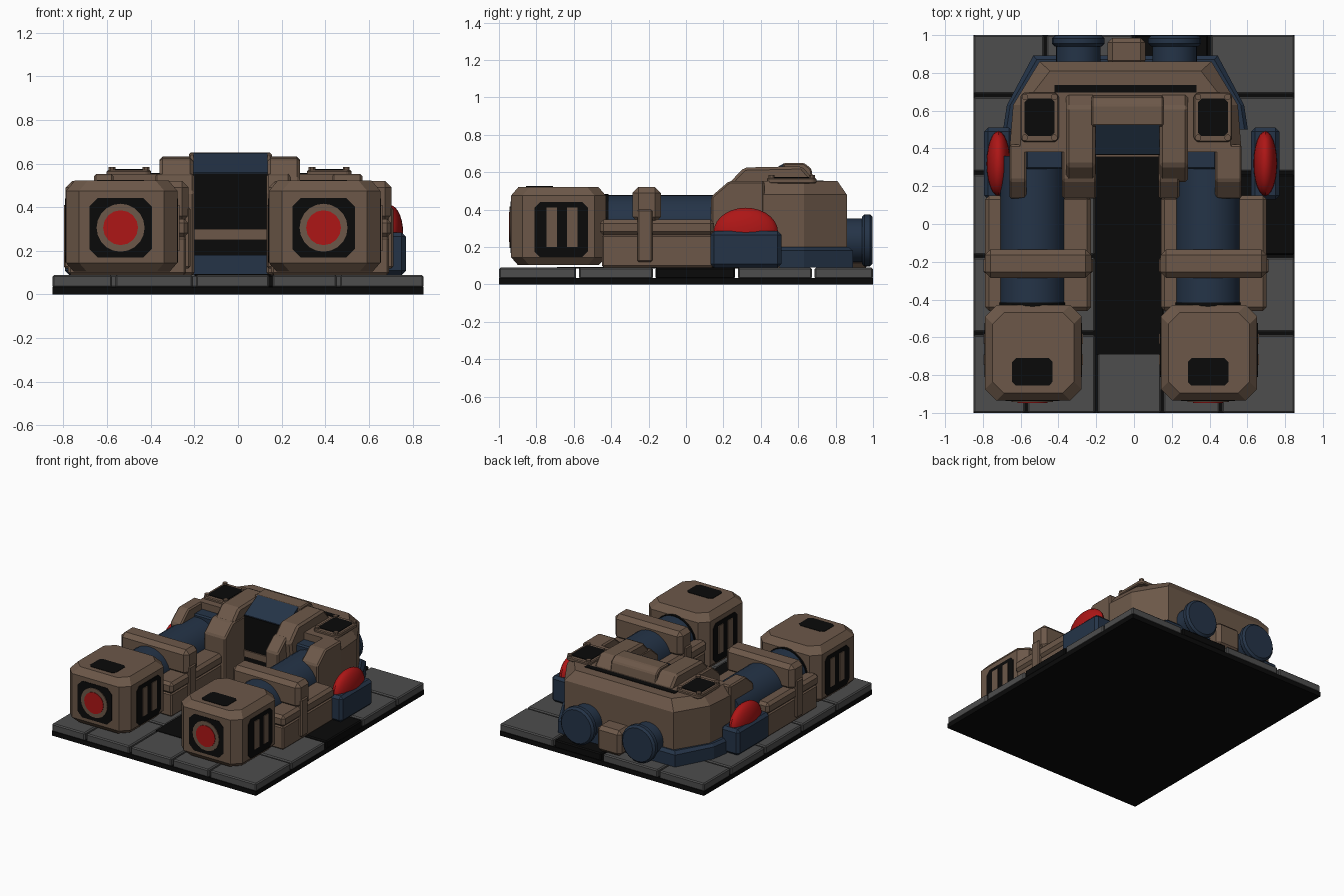
import bpy, bmesh
from mathutils import Matrix

cube = bpy.data.objects.get("Cube")
if cube:
    bpy.data.objects.remove(cube)


def material(name, rgb):
    m = bpy.data.materials.new(name)
    m.use_nodes = True
    m.diffuse_color = (*rgb, 1)
    bsdf = next(n for n in m.node_tree.nodes if n.type == 'BSDF_PRINCIPLED')
    bsdf.inputs["Base Color"].default_value = (*rgb, 1)
    return m


BROWN = material("brown_armour", (0.15, 0.097, 0.066))
BLUE = material("navy_metal", (0.018, 0.034, 0.064))
RED = material("red_glass", (0.42, 0.008, 0.008))
GREY = material("grey_tile", (0.075, 0.075, 0.075))
BLACK = material("black", (0.003, 0.003, 0.003))


def finish(name, bm, mat, bevel=0, smooth=False):
    bmesh.ops.recalc_face_normals(bm, faces=bm.faces)
    me = bpy.data.meshes.new(name)
    bm.to_mesh(me)
    bm.free()
    ob = bpy.data.objects.new(name, me)
    bpy.context.collection.objects.link(ob)
    me.materials.append(mat)
    if bevel:
        mod = ob.modifiers.new("chamfer", 'BEVEL')
        mod.width, mod.segments = bevel, 1
    if smooth:
        bpy.ops.object.select_all(action='DESELECT')
        ob.select_set(True)
        bpy.context.view_layer.objects.active = ob
        bpy.ops.object.shade_smooth_by_angle()
    return ob


def loft(name, rings, mat, bevel=0):
    """Skin matching rings of 3D points and cap both ends."""
    bm = bmesh.new()
    rows = [[bm.verts.new(p) for p in ring] for ring in rings]
    n = len(rows[0])
    for a, b in zip(rows, rows[1:]):
        for i in range(n):
            j = (i + 1) % n
            bm.faces.new((a[i], a[j], b[j], b[i]))
    bm.faces.new(rows[0])
    bm.faces.new(rows[-1])
    return finish(name, bm, mat, bevel)


def prism(name, axis, pts, lo, hi, mat, bevel=0):
    """Extrude a 2D outline along an axis."""
    put = {'x': lambda p, t: (t, *p), 'y': lambda p, t: (p[0], t, p[1]),
           'z': lambda p, t: (*p, t)}[axis]
    return loft(name, [[put(p, t) for p in pts] for t in (lo, hi)], mat, bevel)


def box(name, x0, x1, y0, y1, z0, z1, mat, bevel=0):
    return prism(name, 'z', [(x0, y0), (x1, y0), (x1, y1), (x0, y1)], z0, z1, mat, bevel)


def tube(name, x, z, y0, y1, r, mat, sides=28, bevel=0):
    bm = bmesh.new()
    bmesh.ops.create_cone(bm, cap_ends=True, segments=sides, radius1=r, radius2=r, depth=y1 - y0)
    bm.transform(Matrix.Translation((x, (y0 + y1) / 2, z)) @ Matrix.Rotation(1.5708, 4, 'X'))
    return finish(name, bm, mat, bevel, True)


def octagon(cx, cy, hx, hy, c):
    quarter = [(hx, hy - c), (hx - c, hy)]
    pts = quarter + [(-x, y) for x, y in reversed(quarter)]
    pts += [(-x, -y) for x, y in quarter] + [(x, -y) for x, y in reversed(quarter)]
    return [(cx + x, cy + y) for x, y in pts]


# Floor slab and paving tiles
box("floor_slab", -0.85, 0.85, -1, 1, 0, 0.035, BLACK)
rows = [(-1, -0.58, (-0.85, -0.57, -0.2, 0.15, 0.46, 0.85), ()),
        (-0.58, -0.17, (-0.85, -0.2, 0.15, 0.85), (1,)),
        (-0.17, 0.27, (-0.85, -0.2, 0.15, 0.85), (1, 2)),
        (0.27, 0.68, (-0.85, -0.2, 0.15, 0.85), (1,)),
        (0.68, 1, (-0.85, -0.47, 0, 0.4, 0.85), (2,))]
for r, (y0, y1, xs, dark) in enumerate(rows):
    for i, (x0, x1) in enumerate(zip(xs, xs[1:])):
        g = 0.007
        box(f"floor_tile_{r}_{i}", x0 + g * (i > 0), x1 - g * (i < len(xs) - 2),
            y0 + g * (r > 0), y1 - g * (r < 4), 0.03, 0.09,
            BLACK if i in dark else GREY, 0.008)
box("channel_floor", -0.2, 0.15, -0.69, 0.37, 0.085, 0.094, BLACK)

# Two forward legs, each a barrel in a casing with a headlamp block
for side, cx in (("right", -0.538), ("left", 0.392)):
    def n(part):
        return f"{side}_{part}"
    tube(n("barrel"), cx, 0.306, -0.5, 0.36, 0.173, BLUE)
    tube(n("barrel_collar"), cx, 0.306, -0.44, -0.415, 0.178, BLACK)
    box(n("casing_wall"), cx - 0.24, cx + 0.30, -0.45, 0.15, 0.09, 0.265, BROWN, 0.01)
    box(n("casing_ledge"), cx - 0.25, cx + 0.31, -0.46, 0.15, 0.262, 0.347, BROWN, 0.02)
    box(n("strap"), cx - 0.252, cx + 0.312, -0.285, -0.135, 0.33, 0.52, BROWN, 0.03)
    for x in (cx - 0.245, cx + 0.305):
        box(n("strap_clip"), x - 0.015, x + 0.015, -0.26, -0.18, 0.12, 0.4, BROWN, 0.008)

    # Headlamp block with chamfered edges
    yc, bx = -0.682, cx + 0.005
    rings = []
    for z, d in ((0.105, 0.035), (0.145, 0), (0.475, 0), (0.522, 0.04)):
        rings.append([(*p, z) for p in octagon(bx, yc, 0.255 - d, 0.253 - d, 0.06)])
    loft(n("lamp_block"), rings, BROWN)
    prism(n("lamp_surround"), 'y', octagon(cx, 0.306, 0.143, 0.137, 0.04), -0.938, -0.93, BLACK)
    tube(n("lamp_ring"), cx, 0.306, -0.943, -0.93, 0.11, BROWN, 20)
    tube(n("lamp_glass"), cx, 0.306, -0.947, -0.93, 0.08, RED, 16)
    prism(n("top_vent"), 'z', octagon(cx, -0.783, 0.107, 0.073, 0.02), 0.518, 0.525, BLACK)
    for s in (-1, 1):
        x = bx + s * 0.255
        prism(n("side_vent"), 'x', octagon(-0.668, 0.293, 0.143, 0.147, 0.03),
              x - 0.004, x + 0.004, BLACK)
        for y in (-0.718, -0.608):
            box(n("side_vent_bar"), x - 0.009, x + 0.009, y - 0.028, y + 0.028, 0.2, 0.41, BROWN)


# Rear hull and its low bumper share a chamfered outline
def hull(h, front, back, z):
    half = [(h, front), (h - 0.02, 0.63), (h - 0.16, back)]
    pts = half + [(-x, y) for x, y in reversed(half)]
    return [(x - 0.045, y, z) for x, y in pts]


loft("hull", [hull(0.615, 0.38, 0.86, 0.09), hull(0.615, 0.38, 0.86, 0.48),
              hull(0.56, 0.38, 0.81, 0.552)], BROWN)
loft("bumper", [hull(0.648, 0.5, 0.892, 0.09), hull(0.648, 0.5, 0.892, 0.18),
                hull(0.63, 0.5, 0.87, 0.2)], BLUE)
box("hull_seam", -0.42, 0.33, 0.695, 0.735, 0.549, 0.556, BLACK)

# Walls either side of each barrel notch
wall = [(0.135, 0.09), (0.135, 0.47), (0.23, 0.552), (0.42, 0.552), (0.42, 0.09)]
for name, x0, x1 in (("right_outer_wall", -0.66, -0.57), ("right_inner_wall", -0.38, -0.2),
                     ("left_inner_wall", 0.13, 0.24), ("left_outer_wall", 0.43, 0.57)):
    prism(name, 'x', wall, x0, x1, BROWN, 0.01)
for x in (-0.475, 0.335):
    box("notch_block", x - 0.1, x + 0.1, 0.29, 0.4, 0.3, 0.5, BLUE, 0.01)

# Raised arms, bridge and sloped screen over the channel
arm = [(0.25, 0.3), (0.22, 0.53), (0.31, 0.625), (0.62, 0.632), (0.69, 0.55), (0.69, 0.3)]
for x0, x1 in ((-0.36, -0.205), (0.135, 0.285)):
    prism("raised_arm", 'x', arm, x0, x1, BROWN, 0.015)
prism("bridge", 'x', [(0.5, 0.5), (0.52, 0.648), (0.63, 0.65), (0.67, 0.62), (0.69, 0.5)],
      -0.225, 0.155, BROWN, 0.008)
prism("screen", 'x', [(0.37, 0.5), (0.37, 0.56), (0.525, 0.648), (0.54, 0.5)], -0.205, 0.135, BLUE)
box("channel_back", -0.205, 0.135, 0.365, 0.385, 0.09, 0.555, BLACK)
box("channel_bar", -0.205, 0.135, 0.355, 0.37, 0.25, 0.3, BROWN)
box("channel_sill", -0.205, 0.135, 0.355, 0.37, 0.09, 0.18, BLUE)

# Riveted hatches on the hull
for x in (-0.5, 0.418):
    prism("hatch_frame", 'z', octagon(x, 0.565, 0.102, 0.132, 0.02), 0.54, 0.57, BROWN, 0.006)
    prism("hatch_panel", 'z', octagon(x, 0.565, 0.08, 0.1, 0.02), 0.566, 0.574, BLACK)
    for sx in (-1, 1):
        for sy in (-1, 1):
            prism("hatch_rivet", 'z', octagon(x + sx * 0.078, 0.565 + sy * 0.108, 0.016, 0.016, 0.009),
                  0.565, 0.584, BROWN)

# Side boxes with red beacon domes
for x in (-0.718, 0.695):
    box("beacon_box", x - 0.075, x + 0.075, 0.13, 0.51, 0.09, 0.285, BLUE, 0.02)
    bm = bmesh.new()
    bmesh.ops.create_uvsphere(bm, u_segments=24, v_segments=14, radius=1)
    bm.transform(Matrix.Translation((x, 0.32, 0.28)) @ Matrix.Diagonal((0.062, 0.172, 0.13, 1)))
    finish("beacon_dome", bm, RED, 0, True)

# Rear discs and the block between them
for x in (-0.295, 0.215):
    tube("rear_neck", x, 0.235, 0.84, 0.95, 0.118, BLUE)
    tube("rear_disc", x, 0.235, 0.94, 0.998, 0.14, BLUE, 20, 0.015)
box("rear_block", -0.14, 0.06, 0.84, 0.985, 0.09, 0.28, BROWN, 0.025)
